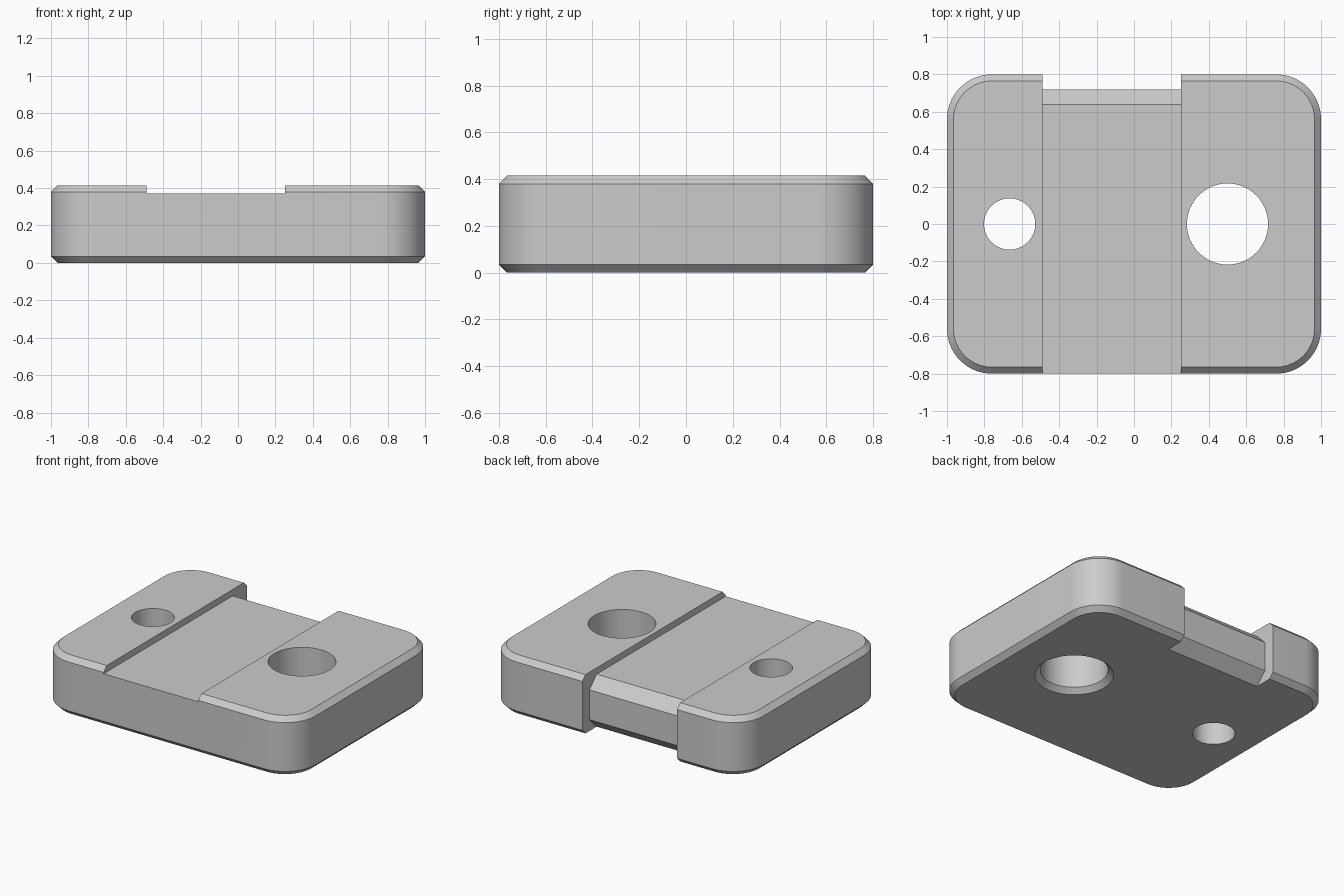
import bpy
import bmesh
from math import cos, sin, pi, radians

if "Cube" in bpy.data.objects:
    bpy.data.objects.remove(bpy.data.objects["Cube"], do_unlink=True)

HALF_X, HALF_Y, HEIGHT = 1.0, 0.8, 0.415
CORNER, CHAMFER = 0.24, 0.035
SLOT_LEFT, SLOT_RIGHT, SLOT_FLOOR = -0.49, 0.25, 0.37
NOTCH_Y, BEVEL = 0.72, 0.08


def loft(name, rings):
    """Skin a stack of equal-length point rings and cap both ends."""
    bm = bmesh.new()
    loops = [[bm.verts.new(p) for p in ring] for ring in rings]
    n = len(loops[0])
    for a, b in zip(loops, loops[1:]):
        for i in range(n):
            j = (i + 1) % n
            bm.faces.new((a[i], a[j], b[j], b[i]))
    bm.faces.new(loops[0][::-1])
    bm.faces.new(loops[-1])
    bmesh.ops.recalc_face_normals(bm, faces=bm.faces[:])
    mesh = bpy.data.meshes.new(name)
    bm.to_mesh(mesh)
    bm.free()
    obj = bpy.data.objects.new(name, mesh)
    bpy.context.collection.objects.link(obj)
    return obj


def rounded_ring(inset, z, steps=16):
    """Rounded rectangle outline at height z."""
    points = []
    for q, (sx, sy) in enumerate(((1, 1), (-1, 1), (-1, -1), (1, -1))):
        for k in range(steps + 1):
            a = (q + k / steps) * pi / 2
            r = CORNER - inset
            points.append((sx * (HALF_X - CORNER) + r * cos(a),
                           sy * (HALF_Y - CORNER) + r * sin(a), z))
    return points


def circle_ring(x, r, z, steps=64):
    return [(x + r * cos(2 * pi * k / steps), r * sin(2 * pi * k / steps), z)
            for k in range(steps)]


# Chamfered block
block = loft("mounting_block", [
    rounded_ring(CHAMFER, 0), rounded_ring(0, CHAMFER),
    rounded_ring(0, HEIGHT - CHAMFER), rounded_ring(CHAMFER, HEIGHT)])

# Top channel and bevelled rear notch share one side profile
inner = NOTCH_Y - BEVEL
profile = [(-1, SLOT_FLOOR), (inner, SLOT_FLOOR), (NOTCH_Y, SLOT_FLOOR - BEVEL),
           (NOTCH_Y, BEVEL), (inner, 0), (inner, -0.1), (1, -0.1), (1, 0.6), (-1, 0.6)]
channel = loft("channel_cutter", [[(x, y, z) for y, z in profile]
                                  for x in (SLOT_LEFT, SLOT_RIGHT)])

# Through holes, the large one countersunk underneath
small_hole = loft("small_hole_cutter",
                  [circle_ring(-0.665, 0.137, z) for z in (-0.1, 0.6)])
large_hole = loft("large_hole_cutter", [
    circle_ring(0.5, r, z) for r, z in
    ((0.252, -0.1), (0.252, 0), (0.217, CHAMFER), (0.217, 0.6))])

# Cut the block, then drop the cutters
bpy.ops.object.select_all(action="DESELECT")
bpy.context.view_layer.objects.active = block
block.select_set(True)
for cutter in (channel, small_hole, large_hole):
    cutter.hide_render = True
    mod = block.modifiers.new(cutter.name, "BOOLEAN")
    mod.operation = "DIFFERENCE"
    mod.solver = "EXACT"
    mod.object = cutter
    bpy.ops.object.modifier_apply(modifier=mod.name)
    bpy.data.objects.remove(cutter, do_unlink=True)

# Plain grey finish
grey = bpy.data.materials.new("plain_grey")
grey.use_nodes = True
colour = (0.6, 0.6, 0.6, 1)
grey.diffuse_color = colour
grey.node_tree.nodes["Principled BSDF"].inputs["Base Color"].default_value = colour
block.data.materials.clear()
block.data.materials.append(grey)
bpy.ops.object.shade_smooth_by_angle(angle=radians(30))
